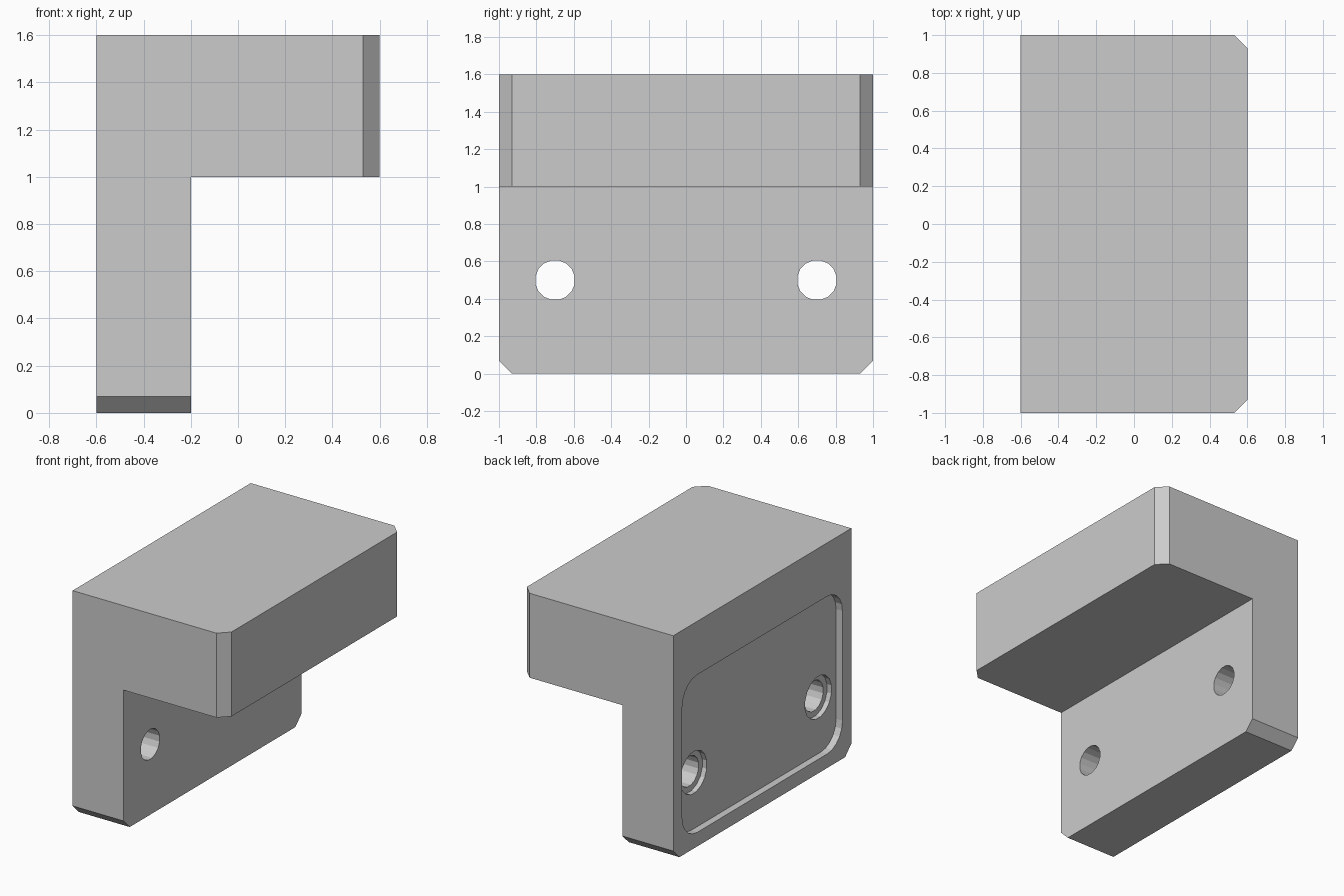
import bpy, bmesh, math

if "Cube" in bpy.data.objects:
    bpy.data.objects.remove(bpy.data.objects["Cube"])


def prism_x(name, outline, x0, x1):
    """Extrude a closed (y, z) outline along x."""
    bm = bmesh.new()
    face = bm.faces.new([bm.verts.new((x0, y, z)) for y, z in outline])
    new = bmesh.ops.extrude_face_region(bm, geom=[face])["geom"]
    for v in new:
        if isinstance(v, bmesh.types.BMVert):
            v.co.x = x1
    bmesh.ops.recalc_face_normals(bm, faces=bm.faces)
    return to_object(name, bm)


def to_object(name, bm):
    mesh = bpy.data.meshes.new(name)
    bm.to_mesh(mesh)
    bm.free()
    ob = bpy.data.objects.new(name, mesh)
    bpy.context.collection.objects.link(ob)
    return ob


def arc(cy, cz, r, start, sweep, steps):
    return [(cy + r * math.cos(math.radians(start + sweep * i / steps)),
             cz + r * math.sin(math.radians(start + sweep * i / steps)))
            for i in range(steps + 1)]


def circle(cy, cz, r, n=16):
    return arc(cy, cz, r, 180 / n, 360, n)[:-1]


def rounded_rect(y, z0, z1, r, steps=5):
    return (arc(y - r, z1 - r, r, 0, 90, steps) + arc(-y + r, z1 - r, r, 90, 90, steps)
            + arc(-y + r, z0 + r, r, 180, 90, steps) + arc(y - r, z0 + r, r, 270, 90, steps))


def cut(target, cutter):
    mod = target.modifiers.new("cut", 'BOOLEAN')
    mod.operation, mod.solver, mod.object = 'DIFFERENCE', 'EXACT', cutter
    bpy.context.view_layer.objects.active = target
    bpy.ops.object.modifier_apply(modifier=mod.name)
    bpy.data.objects.remove(cutter)


# L-shaped body with chamfered ends
profile = [(-0.6, 0), (-0.2, 0), (-0.2, 1), (0.6, 1), (0.6, 1.6), (-0.6, 1.6)]
bm = bmesh.new()
side = bm.faces.new([bm.verts.new((x, -1, z)) for x, z in profile])
for v in bmesh.ops.extrude_face_region(bm, geom=[side])["geom"]:
    if isinstance(v, bmesh.types.BMVert):
        v.co.y = 1
bmesh.ops.recalc_face_normals(bm, faces=bm.faces)
corners = [e for e in bm.edges
           if e.verts[0].co.y * e.verts[1].co.y > 0
           and (all(v.co.z < 0.01 for v in e.verts) or all(v.co.x > 0.59 for v in e.verts))]
bmesh.ops.bevel(bm, geom=corners, offset=0.07, offset_type='OFFSET', segments=1,
                profile=0.5, affect='EDGES')
body = to_object("bracket_body", bm)

# Shallow recess in the back plate
cut(body, prism_x("recess_cutter", rounded_rect(0.9, 0.1, 1.22, 0.17), -0.7, -0.55))

# Counterbored screw holes
for y in (-0.7, 0.7):
    cut(body, prism_x("counterbore_cutter", circle(y, 0.5, 0.15), -0.7, -0.515))
    cut(body, prism_x("hole_cutter", circle(y, 0.5, 0.107), -0.8, 0.0))
